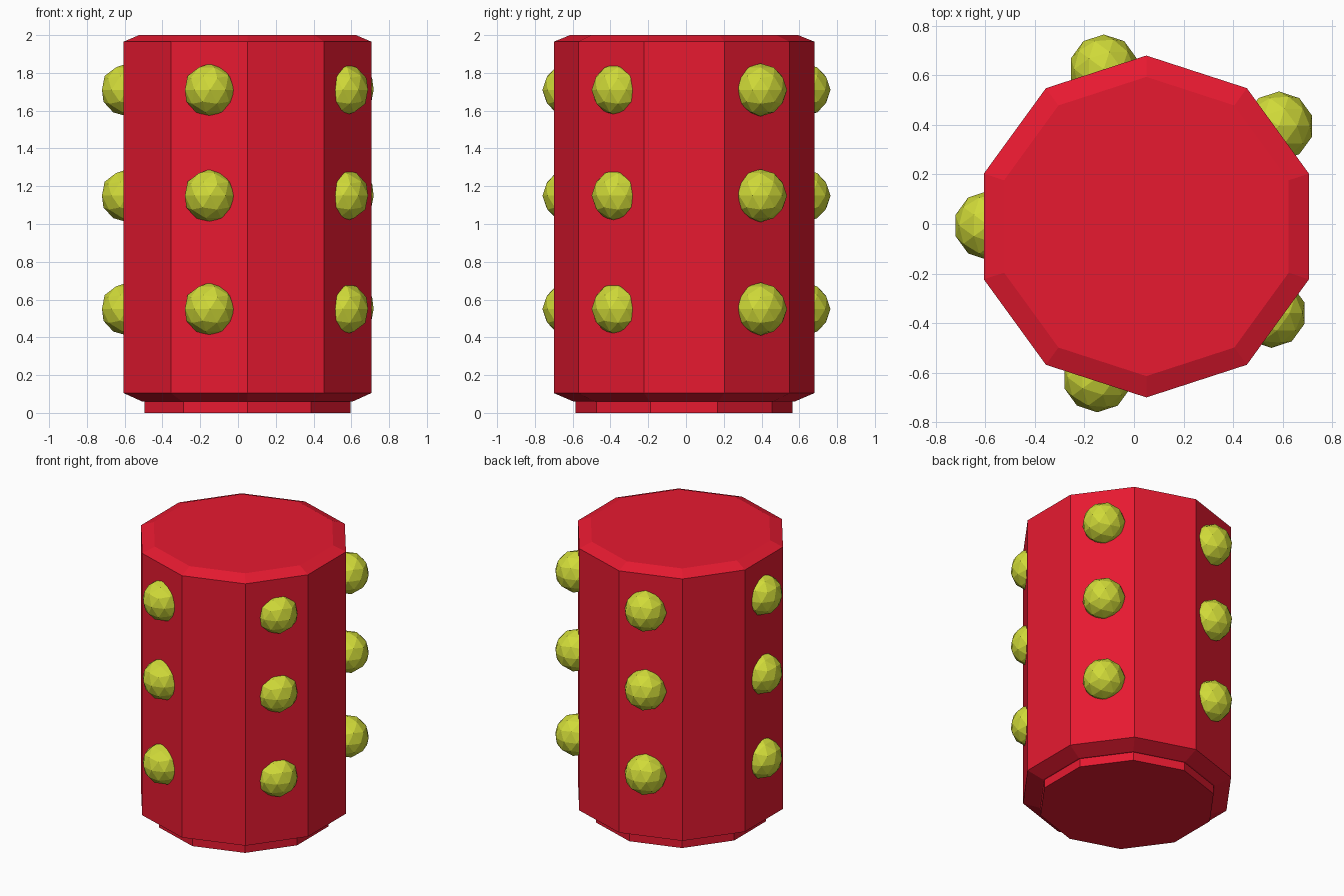
import bpy, bmesh
from math import cos, sin, radians

if "Cube" in bpy.data.objects:
    bpy.data.objects.remove(bpy.data.objects["Cube"])

CX, CY = 0.05, -0.01   # axis of the drum


def material(name, color):
    m = bpy.data.materials.new(name)
    m.diffuse_color = color
    m.use_nodes = True
    m.node_tree.nodes["Principled BSDF"].inputs["Base Color"].default_value = m.diffuse_color
    return m


def finish(bm, name, mat):
    bmesh.ops.recalc_face_normals(bm, faces=bm.faces)
    mesh = bpy.data.meshes.new(name)
    bm.to_mesh(mesh)
    bm.free()
    mesh.materials.append(mat)
    ob = bpy.data.objects.new(name, mesh)
    bpy.context.collection.objects.link(ob)
    return ob


red = material("red", (0.80, 0.01, 0.03, 1))
lime = material("lime", (0.63, 0.70, 0.04, 1))

# Ten-sided drum: foot, lower chamfer, wall, upper chamfer
profile = [(0.574, 0), (0.574, 0.06), (0.585, 0.06),
           (0.69, 0.105), (0.69, 1.965), (0.604, 2.0)]
bm = bmesh.new()
rings = [[bm.verts.new((CX + r * cos(radians(18 + 36 * i)),
                        CY + r * sin(radians(18 + 36 * i)), z))
          for i in range(10)] for r, z in profile]
for low, high in zip(rings, rings[1:]):
    for i in range(10):
        j = (i + 1) % 10
        bm.faces.new((low[i], low[j], high[j], high[i]))
bm.faces.new(rings[0][::-1])
bm.faces.new(rings[-1])
finish(bm, "drum_body", red)

# Five columns of three faceted studs on alternate faces
columns = {"left": (-0.587, -0.006), "front": (-0.148, -0.62),
           "front_right": (0.555, -0.36), "back_right": (0.585, 0.395),
           "back": (-0.122, 0.625)}
for side, (x, y) in columns.items():
    for row, z in enumerate((0.55, 1.15, 1.71), 1):
        bm = bmesh.new()
        bmesh.ops.create_icosphere(bm, subdivisions=2, radius=0.14)
        stud = finish(bm, f"stud_{side}_{row}", lime)
        stud.location = (x, y, z)
